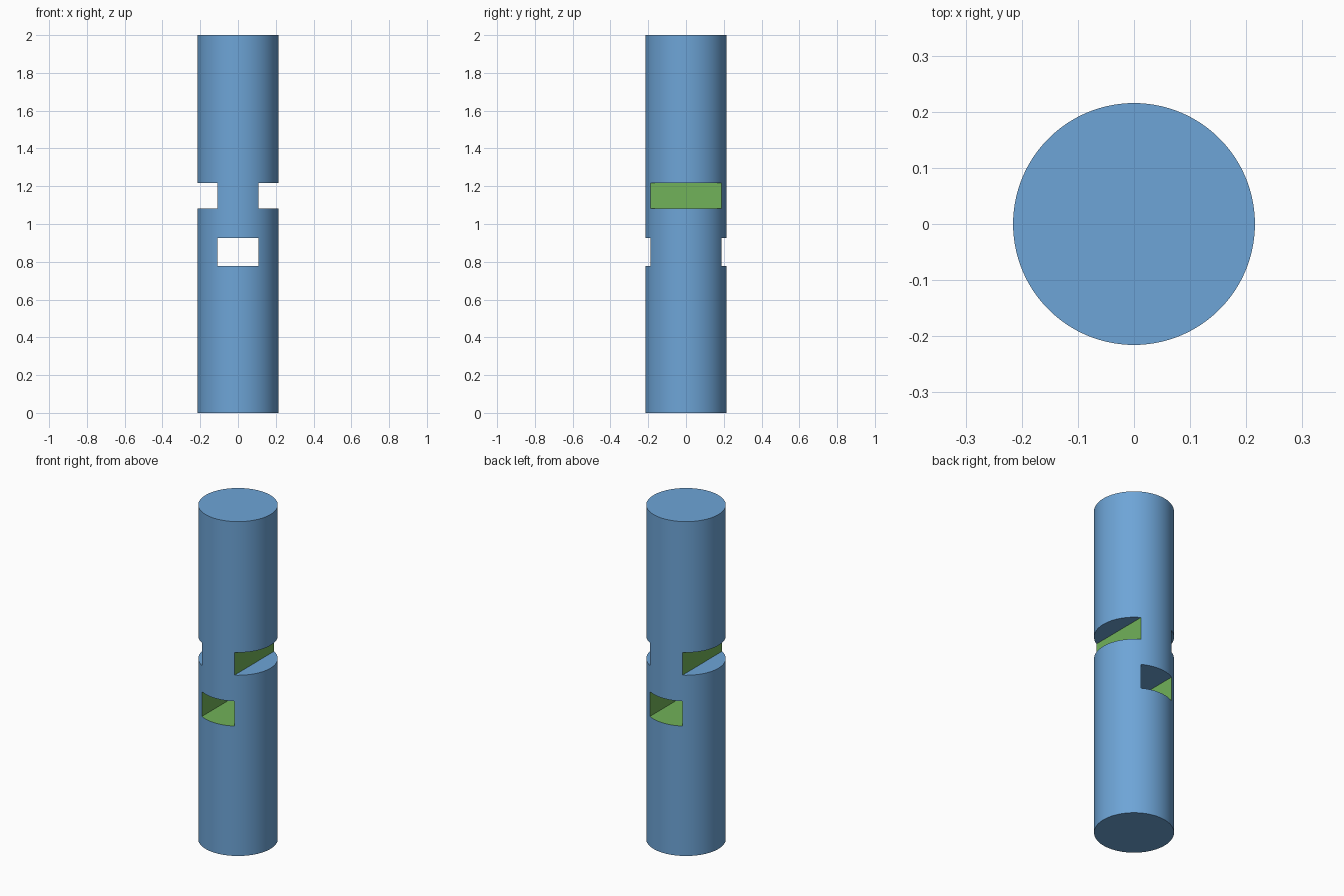
import bpy, math

if "Cube" in bpy.data.objects:
    bpy.data.objects.remove(bpy.data.objects["Cube"])

R = 0.2155          # shaft radius
HALF = 0.1075       # half width of the central web / through slot


def material(name, rgb):
    m = bpy.data.materials.new(name)
    m.diffuse_color = (*rgb, 1)
    m.use_nodes = True
    m.node_tree.nodes["Principled BSDF"].inputs["Base Color"].default_value = m.diffuse_color
    return m


blue = material("steel_blue", (0.155, 0.375, 0.68))
green = material("leaf_green", (0.165, 0.445, 0.10))


def cutter(name, x0, x1, z0, z1):
    """Hidden box running through the full depth of the shaft."""
    bpy.ops.mesh.primitive_cube_add(size=1, location=((x0 + x1) / 2, 0, (z0 + z1) / 2))
    o = bpy.context.object
    o.name = name
    o.scale = (x1 - x0, 1, z1 - z0)
    o.hide_render = True
    return o


# Round shaft
bpy.ops.mesh.primitive_cylinder_add(vertices=128, radius=R, depth=2, location=(0, 0, 1))
shaft = bpy.context.object
shaft.name = "shaft"

# Two flat side notches above, one through slot below
cutters = [
    cutter("right_notch_cutter", HALF, 0.4, 1.081, 1.217),
    cutter("left_notch_cutter", -0.4, -HALF, 1.081, 1.217),
    cutter("slot_cutter", -HALF, HALF, 0.777, 0.925),
]
for c in cutters:
    mod = shaft.modifiers.new(c.name, 'BOOLEAN')
    mod.operation = 'DIFFERENCE'
    mod.solver = 'EXACT'
    mod.object = c

bpy.ops.object.select_all(action='DESELECT')
shaft.select_set(True)
bpy.context.view_layer.objects.active = shaft
for c in cutters:
    bpy.ops.object.modifier_apply(modifier=c.name)
for c in cutters:
    bpy.data.objects.remove(c, do_unlink=True)

# Green on the flat cut walls and the slot floor, blue elsewhere
mesh = shaft.data
mesh.materials.clear()
mesh.materials.append(blue)
mesh.materials.append(green)
for p in mesh.polygons:
    wall = abs(p.normal.x) > 0.99 and abs(p.center.x) < 0.15
    floor = p.normal.z > 0.9 and p.center.z + shaft.location.z < 0.85
    p.material_index = 1 if wall or floor else 0

bpy.ops.object.shade_smooth_by_angle(angle=math.radians(30))
